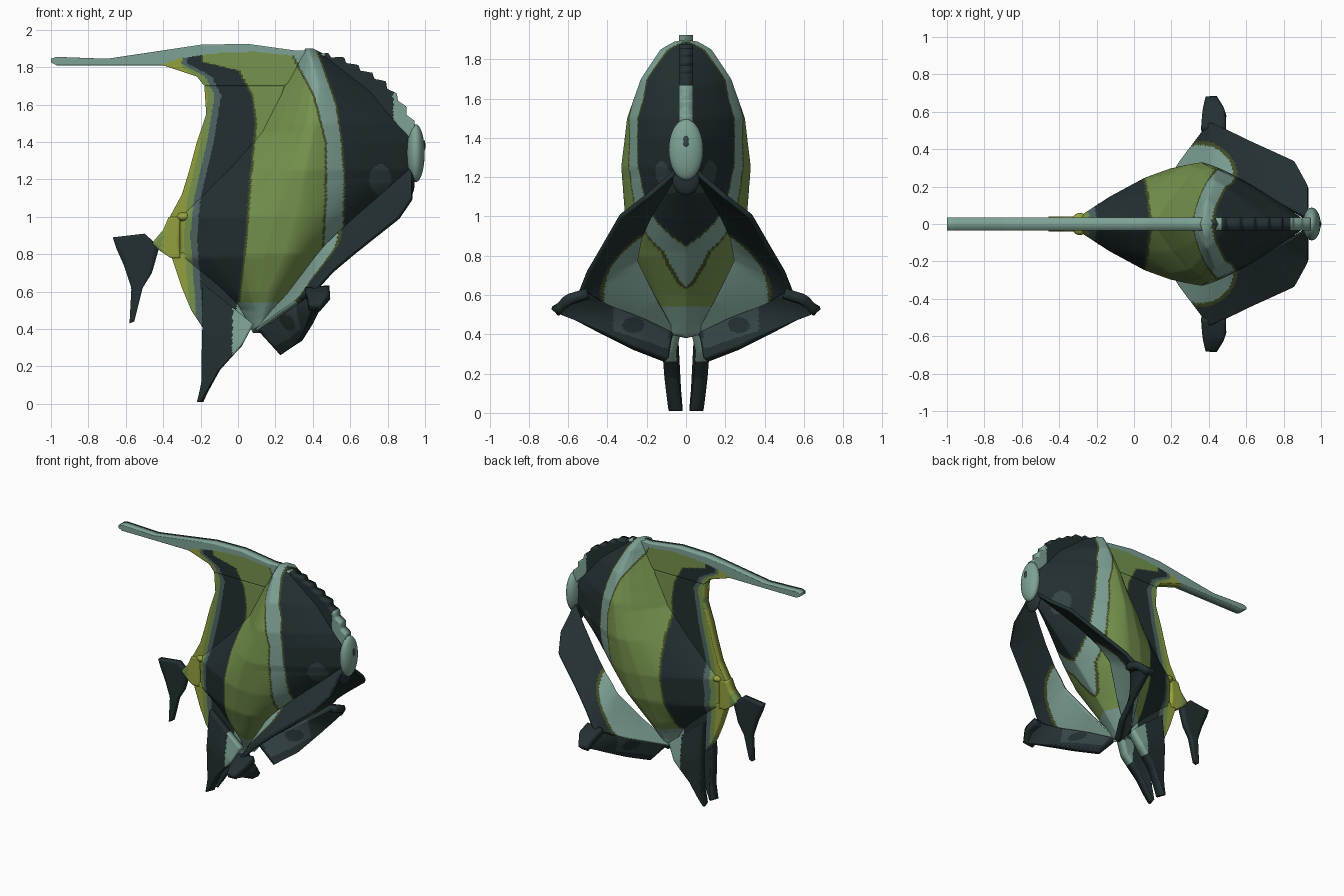
import bpy, bmesh, math
from mathutils import Vector

if "Cube" in bpy.data.objects:
    bpy.data.objects.remove(bpy.data.objects["Cube"])


def colour(name, *rgb):
    m = bpy.data.materials.new(name)
    lin = [((v / 255 + 0.055) / 1.055) ** 2.4 for v in rgb] + [1]
    m.use_nodes = True
    m.diffuse_color = lin
    m.node_tree.nodes["Principled BSDF"].inputs["Base Color"].default_value = lin
    return m


MATS = [colour("charcoal", 35, 48, 50), colour("leaf_green", 118, 148, 78),
        colour("pale_teal", 126, 162, 150), colour("yellow_olive", 148, 160, 62),
        colour("grey_teal", 78, 100, 99), colour("dark_olive", 68, 78, 38),
        colour("slate", 54, 70, 72)]
DARK, GREEN, TEAL, YELLOW, GREY, EDGE, SLATE = range(len(MATS))


def interp(table, k):
    """Piecewise linear lookup in ascending (key, value) pairs."""
    if k <= table[0][0]:
        return table[0][1]
    for (a, va), (b, vb) in zip(table, table[1:]):
        if k <= b:
            return va + (vb - va) * (k - a) / (b - a)
    return table[-1][1]


def resample(points, n):
    """Evenly spaced points along a polyline."""
    points = [Vector(p) if len(p) == 3 else Vector((p[0], 0, p[1])) for p in points]
    dist = [0]
    for p, q in zip(points, points[1:]):
        dist.append(dist[-1] + (q - p).length)
    table = list(zip(dist, points))
    return [interp(table, dist[-1] * i / (n - 1)) for i in range(n)]


def smooth(ob, angle):
    bpy.ops.object.select_all(action="DESELECT")
    ob.select_set(True)
    bpy.context.view_layer.objects.active = ob
    bpy.ops.object.shade_smooth_by_angle(angle=math.radians(angle))


def grid(name, rows, rule, thick=0, mirror=False, angle=40):
    """Surface through rows of points, coloured by a rule on each face centre."""
    bm = bmesh.new()
    vs = [[bm.verts.new(p) for p in row] for row in rows]
    for r, s in zip(vs, vs[1:]):
        for i in range(len(r) - 1):
            f = bm.faces.new((r[i], r[i + 1], s[i + 1], s[i]))
            f.material_index = rule(f.calc_center_median())
    bmesh.ops.remove_doubles(bm, verts=bm.verts, dist=0.0005)
    bmesh.ops.recalc_face_normals(bm, faces=bm.faces)
    me = bpy.data.meshes.new(name)
    bm.to_mesh(me)
    bm.free()
    ob = bpy.data.objects.new(name, me)
    bpy.context.collection.objects.link(ob)
    for m in MATS:
        me.materials.append(m)
    if thick:
        mod = ob.modifiers.new("thickness", "SOLIDIFY")
        mod.thickness, mod.offset = thick, 0
    if mirror:
        mod = ob.modifiers.new("mirror", "MIRROR")
        mod.use_axis = (False, True, False)
    smooth(ob, angle)


def sheet(name, a, b, rule, thick, n=50, m=16, mirror=False):
    """Thin fin stretched between two edge polylines."""
    rows = [[p.lerp(q, j / m) for j in range(m + 1)]
            for p, q in zip(resample(a, n), resample(b, n))]
    grid(name, rows, rule, thick, mirror)


def ball(name, loc, scale, mat):
    bpy.ops.mesh.primitive_uv_sphere_add(segments=24, ring_count=16, location=loc)
    ob = bpy.context.object
    ob.name, ob.scale = name, scale
    ob.data.materials.append(MATS[mat])
    smooth(ob, 60)


# Stripe borders: x position by height
REAR = [(0.5, -.19), (.9, -.22), (1.1, -.2), (1.4, -.13), (1.65, -.09), (1.75, -.14), (1.82, -.27)]
MID = [(0.35, -.02), (.55, 0), (.9, .04), (1.2, .06), (1.5, .09), (1.65, .07), (1.78, 0), (1.83, -.2)]
FORE = [(.65, .36), (.82, .46), (1.1, .475), (1.4, .475), (1.65, .41), (1.8, .33), (1.9, .28)]
HEAD = [(.8, .54), (.95, .56), (1.2, .565), (1.4, .55), (1.6, .52), (1.83, .44), (1.9, .41)]


def stripes(c):
    x, z = c.x, c.z
    rear, mid, fore, head = (interp(t, z) for t in (REAR, MID, FORE, HEAD))
    if x < rear:
        return GREY if x > rear - .035 else (GREEN if x > rear - .07 else YELLOW)
    if x < mid:
        return DARK
    if z < .54:
        return TEAL
    if x < fore:
        return EDGE if x < mid + .012 or x > fore - .012 else GREEN
    if x < head:
        return TEAL
    return EDGE if x < head + .01 else DARK


def body_rule(c):
    cheek = ((c.x - .76) / .06) ** 2 + ((c.z - 1.2) / .08) ** 2
    return SLATE if cheek < 1 else stripes(c)


# Body: level slices swelling from the back seam to a ridge, then tapering to the face
BACK = [(.38, .08), (.5, .02), (.65, -.15), (.78, -.31), (1, -.32), (1.25, -.06), (1.45, .12),
        (1.65, .22), (1.85, .33), (1.9, .36)]
FRONT = [(.38, .14), (.6, .32), (.82, .52), (1.18, .9), (1.25, .94), (1.4, .94), (1.5, .89),
         (1.67, .74), (1.85, .5), (1.9, .4)]
WIDTH = [(.38, 0), (.4, .08), (.45, .1), (.6, .18), (.8, .27), (1, .31), (1.25, .33), (1.5, .3),
         (1.7, .23), (1.85, .13), (1.89, .06), (1.9, 0)]
RIDGE = [(.38, .11), (.6, .16), (.8, .25), (1, .31), (1.25, .36), (1.5, .41), (1.7, .43), (1.9, .38)]
SWELL = [(0, 0), (.02, .1), (.3, .47), (.6, .8), (.82, .96), (1, 1)]
BLUNT = [(.6, 2.2), (.9, 1.9), (1.2, 1.3)]


def half_slice(z, n=140):
    back, front, ridge, width, power = (interp(t, z) for t in (BACK, FRONT, RIDGE, WIDTH, BLUNT))
    for j in range(n + 1):
        x = back + (front - back) * j / n
        if x < ridge:
            y = interp(SWELL, (x - back) / (ridge - back))
        else:
            y = 1 - min(1, (x - ridge) / (front - ridge)) ** power
        yield Vector((x, width * y, z))


grid("body", [list(half_slice(.38 + 1.52 * i / 150)) for i in range(151)], body_rule,
     mirror=True, angle=60)

# Dorsal fin with its long trailing streamer
CREST = [(-1, 1.7), (-.45, 1.8), (-.3, 1.85), (-.1, 1.875), (.1, 1.885), (.3, 1.86)]


def dorsal_rule(c):
    if c.z > interp(CREST, c.x):
        return TEAL
    return YELLOW if c.x < -.3 and c.z > 1.7 else stripes(c)


sheet("dorsal_streamer",
      [(-1, 1.845), (-.97, 1.855), (-.7, 1.845), (-.4, 1.89), (-.2, 1.92), (.05, 1.925),
       (.3, 1.89), (.4, 1.89)],
      [(-1, 1.825), (-.97, 1.81), (-.7, 1.81), (-.4, 1.81), (-.22, 1.75), (-.18, 1.7),
       (.25, 1.7), (.38, 1.82)],
      dorsal_rule, .07, 130, 30)
sheet("dorsal_fin",
      [(-.18, 1.7), (-.17, 1.55), (-.22, 1.4), (-.26, 1.25), (-.3, 1.12), (-.37, .99)],
      [(.25, 1.7), (.16, 1.45), (0, 1.25), (-.12, 1.15), (-.26, 1.0)],
      dorsal_rule, .07, 90, 60)

# Ragged forehead crest
ridge_line = resample([(.42, 1.88), (.55, 1.85), (.68, 1.78), (.78, 1.72), (.87, 1.62), (.95, 1.48)], 25)
ridge_line = [p + Vector((.007, 0, .009)) * (i % 3 - 1) for i, p in enumerate(ridge_line)]
sheet("forehead_crest", ridge_line, [(.4, 1.82), (.7, 1.65), (.92, 1.42)],
      lambda c: TEAL if c.x > .83 or c.x < .46 else DARK, .07, 75, 8)

# Snout, mouth opening and chin
ball("snout", (.95, 0, 1.34), (.048, .088, .155), TEAL)
ball("mouth", (.995, 0, 1.38), (.007, .014, .03), SLATE)
ball("chin", (.92, 0, 1.19), (.025, .07, .08), DARK)

# Tail stalk, tail fin and anal fin
sheet("tail_stalk", [(-.37, 1.0), (-.4, .93), (-.46, .86), (-.42, .82), (-.36, .78)],
      [(-.31, 1.0), (-.31, .93), (-.31, .88), (-.31, .84), (-.31, .78)],
      lambda c: GREEN if c.x < -.4 else YELLOW, .08, 20, 6)
ball("stalk_collar", (-.29, 0, 1.0), (.045, .06, .03), YELLOW)
sheet("tail_fin", [(-.67, .89), (-.65, .83), (-.61, .74), (-.57, .62), (-.58, .43)],
      [(-.5, .91), (-.42, .84), (-.46, .7), (-.51, .62), (-.555, .44)],
      lambda c: DARK, .04, 30, 6)
sheet("anal_fin", [(-.36, .8), (-.3, .62), (-.25, .5), (-.19, .41)],
      [(-.28, .81), (-.13, .66), (0, .53), (.06, .43)],
      stripes, .07, 40, 30)

# Paired belly fins
sheet("belly_fin",
      [(-.19, .05, .64), (-.19, .075, .4), (-.19, .06, .12), (-.21, .05, .01)],
      [(.08, .06, .42), (.02, .085, .31), (-.1, .075, .18), (-.195, .055, .01)],
      lambda c: TEAL if c.x > -.03 else DARK, .07, 50, 24, True)


# Paired side fins: broad arm sweeping from chin to elbow, pale at the root
def arm_rule(c):
    d = math.hypot(c.x - .36, c.y - .24)
    return TEAL if d < .18 or c.x < .28 else (EDGE if d < .2 else DARK)


sheet("side_fin",
      [(.93, .06, 1.22), (.93, .2, 1.1), (.86, .33, 1.0), (.62, .44, .81), (.5, .5, .71),
       (.41, .54, .61), (.25, .33, .5), (.1, .07, .39)],
      [(.92, .03, 1.25), (.8, .1, 1.14), (.65, .18, 1.01), (.53, .23, .9), (.47, .24, .84),
       (.42, .25, .78), (.27, .15, .58), (.12, .06, .42)],
      arm_rule, .025, 90, 40, True)


# Paired lower paddles folded in beneath the elbow
def paddle_rule(c):
    blotch = math.hypot(c.y - .28, (c.z - .44) * 1.3)
    return SLATE if .1 < c.y < .38 and blotch > .055 and c.z > .3 + .35 * c.y - .02 else DARK


sheet("lower_paddle",
      [(.45, .52, .62), (.33, .38, .54), (.22, .22, .47), (.12, .08, .4)],
      [(.42, .66, .515), (.38, .45, .42), (.33, .26, .33), (.24, .1, .27)],
      paddle_rule, .04, 50, 30, True)
sheet("paddle_tip", [(.36, .5, .6), (.37, .6, .56), (.38, .67, .52)],
      [(.49, .5, .61), (.49, .6, .58), (.44, .665, .51)], lambda c: DARK, .05, 10, 6, True)
